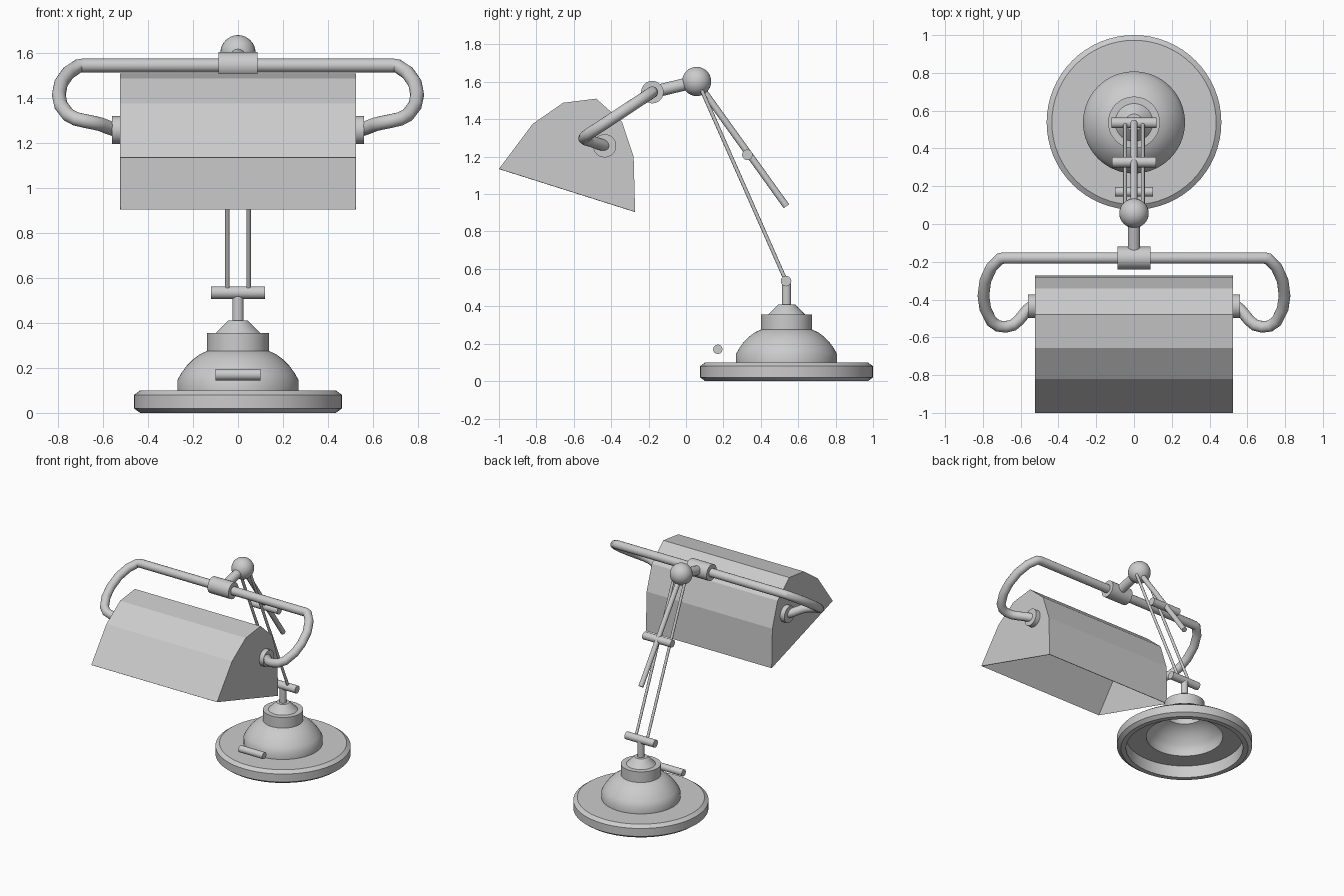
import bpy, bmesh, math
from mathutils import Vector

cube = bpy.data.objects.get("Cube")
if cube:
    bpy.data.objects.remove(cube, do_unlink=True)

GREY = (0.6, 0.6, 0.6, 1)
metal = bpy.data.materials.new("grey_metal")
metal.use_nodes = True
metal.diffuse_color = GREY
metal.node_tree.nodes["Principled BSDF"].inputs["Base Color"].default_value = GREY


def finish(obj, smooth=True):
    obj.data.materials.clear()
    obj.data.materials.append(metal)
    bpy.ops.object.select_all(action="DESELECT")
    obj.select_set(True)
    bpy.context.view_layer.objects.active = obj
    if smooth:
        bpy.ops.object.shade_smooth_by_angle(angle=math.radians(30))
    return obj


def add_mesh(name, bm, smooth=True):
    bmesh.ops.recalc_face_normals(bm, faces=bm.faces)
    mesh = bpy.data.meshes.new(name)
    bm.to_mesh(mesh)
    bm.free()
    obj = bpy.data.objects.new(name, mesh)
    bpy.context.collection.objects.link(obj)
    return finish(obj, smooth)


def rod(name, start, end, radius, sides=32):
    a, b = Vector(start), Vector(end)
    bpy.ops.mesh.primitive_cylinder_add(vertices=sides, radius=radius,
                                        depth=(b - a).length, location=(a + b) / 2)
    obj = bpy.context.object
    obj.name = name
    obj.rotation_euler = (b - a).to_track_quat("Z", "Y").to_euler()
    return finish(obj)


def cross_pin(name, half, y, z, radius):
    return rod(name, (-half, y, z), (half, y, z), radius)


def lathe(name, profile, y, steps=64):
    bm = bmesh.new()
    verts = [bm.verts.new((r, 0, z)) for r, z in profile]
    for a, b in zip(verts, verts[1:]):
        bm.edges.new((a, b))
    bmesh.ops.spin(bm, geom=bm.verts[:] + bm.edges[:], cent=(0, 0, 0),
                   axis=(0, 0, 1), angle=math.tau, steps=steps)
    bmesh.ops.remove_doubles(bm, verts=bm.verts, dist=0.0005)
    bmesh.ops.translate(bm, verts=bm.verts, vec=(0, y, 0))
    return add_mesh(name, bm)


BASE_Y = 0.5375
BAR = Vector((0, -0.18, 1.545))
BALL = Vector((0, 0.057, 1.602))

# Hollow base: rim, dome, collar and cone, then back down the inside
dome = [(0.27, 0.1), (0.27, 0.145), (0.252, 0.177), (0.228, 0.21),
        (0.2, 0.238), (0.168, 0.262), (0.137, 0.275)]
inner_dome = [(r - 0.008, z - 0.01) for r, z in reversed(dome)]
lathe("base", [(0.435, 0), (0.4625, 0.02), (0.4625, 0.08), (0.435, 0.1)] + dome
      + [(0.137, 0.355), (0.1, 0.355), (0.045, 0.41), (0, 0.41), (0, 0.345), (0.129, 0.345)]
      + inner_dome + [(0.4, 0.09), (0.4, 0), (0.435, 0)], BASE_Y)
rod("post", (0, BASE_Y, 0.4), (0, BASE_Y, 0.53), 0.025)

# Cross pins
cross_pin("lower_pin", 0.12, 0.535, 0.535, 0.028)
cross_pin("middle_pin", 0.117, 0.328, 1.21, 0.028)
cross_pin("front_pin", 0.1, 0.17, 0.17, 0.025)

# Stand rods and counter lever
for side, sx in (("left", 1), ("right", -1)):
    rod(side + "_stand_rod", (sx * 0.047, 0.075, 1.575), (sx * 0.047, 0.535, 0.535), 0.01, 16)
rod("counter_lever", BALL, (0, 0.537, 0.935), 0.018)

# Ball joint, neck and hub
bpy.ops.mesh.primitive_uv_sphere_add(segments=32, ring_count=16, radius=0.078, location=BALL)
bpy.context.object.name = "ball_joint"
finish(bpy.context.object)
rod("neck", BALL, BAR, 0.033)
cross_pin("hub", 0.087, BAR.y, BAR.z, 0.06)

# Yoke tube, mirrored along x
half = [(0.69, -0.18, 1.545), (0.71, -0.184, 1.542), (0.755, -0.23, 1.512),
        (0.787, -0.3, 1.466), (0.797, -0.38, 1.413), (0.787, -0.45, 1.367),
        (0.755, -0.515, 1.325), (0.72, -0.54, 1.307), (0.68, -0.545, 1.298),
        (0.64, -0.535, 1.29), (0.61, -0.51, 1.283), (0.565, -0.455, 1.265),
        (0.54, -0.435, 1.258)]
path = [(-x, y, z) for x, y, z in reversed(half)] + half
curve = bpy.data.curves.new("yoke", "CURVE")
curve.dimensions = "3D"
curve.bevel_depth = 0.031
curve.bevel_resolution = 6
curve.use_fill_caps = True
spline = curve.splines.new("POLY")
spline.points.add(len(path) - 1)
for point, co in zip(spline.points, path):
    point.co = (*co, 1)
yoke = bpy.data.objects.new("yoke", curve)
bpy.context.collection.objects.link(yoke)
bpy.ops.object.select_all(action="DESELECT")
yoke.select_set(True)
bpy.context.view_layer.objects.active = yoke
bpy.ops.object.convert(target="MESH")
finish(bpy.context.object)

# Pivot knobs
for side, sx in (("left", 1), ("right", -1)):
    rod(side + "_knob", (sx * 0.52, -0.435, 1.258), (sx * 0.56, -0.435, 1.258), 0.062)

# Faceted lamp shade, open underneath
outline = [(-1, 1.135), (-0.82, 1.375), (-0.657, 1.488), (-0.48, 1.51),
           (-0.342, 1.387), (-0.28, 1.2), (-0.272, 0.905)]
bm = bmesh.new()
ends = [[bm.verts.new((x, y, z)) for y, z in outline] for x in (-0.525, 0.525)]
for ring in ends:
    bm.faces.new(ring)
for i in range(len(outline) - 1):
    bm.faces.new((ends[0][i], ends[0][i + 1], ends[1][i + 1], ends[1][i]))
shade = add_mesh("shade", bm, smooth=False)
wall = shade.modifiers.new("wall", "SOLIDIFY")
wall.thickness = 0.005
wall.offset = -1
